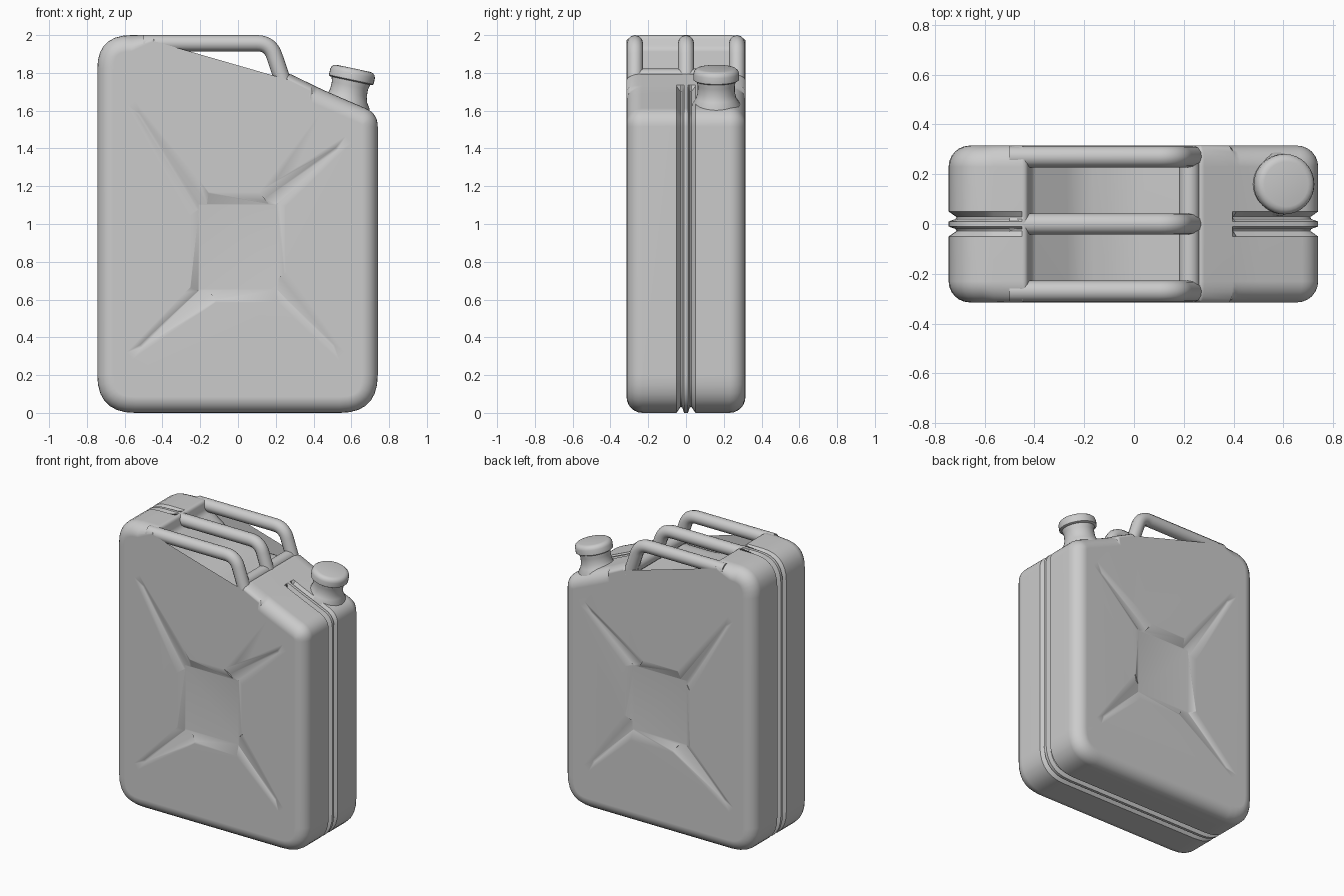
import bpy, bmesh, math
from mathutils import Vector

if "Cube" in bpy.data.objects:
    bpy.data.objects.remove(bpy.data.objects["Cube"])

H = 0.315   # half depth of the can


def finish(name, bm, angle=35):
    bmesh.ops.recalc_face_normals(bm, faces=bm.faces)
    me = bpy.data.meshes.new(name)
    bm.to_mesh(me)
    bm.free()
    ob = bpy.data.objects.new(name, me)
    bpy.context.collection.objects.link(ob)
    if angle:
        smooth(ob, angle)
    return ob


def smooth(ob, angle=35):
    bpy.ops.object.select_all(action='DESELECT')
    ob.select_set(True)
    bpy.context.view_layer.objects.active = ob
    bpy.ops.object.shade_smooth_by_angle(angle=math.radians(angle))


def rounded(corners, closed=True, steps=7):
    """Turn (x, z, cut) corners into a path with curved corners."""
    out, n = [], len(corners)
    for i, (x, z, r) in enumerate(corners):
        p = Vector((x, z))
        if r == 0 or (not closed and i in (0, n - 1)):
            out.append(p)
            continue
        a = Vector(corners[i - 1][:2]) - p
        b = Vector(corners[(i + 1) % n][:2]) - p
        a, b = p + a.normalized() * r, p + b.normalized() * r
        for k in range(steps + 1):
            t = k / steps
            out.append(a * (1 - t) ** 2 + p * 2 * t * (1 - t) + b * t * t)
    return out


def loft(bm, rings, cap=True):
    rows = [[bm.verts.new(p) for p in ring] for ring in rings]
    n = len(rows[0])
    for r0, r1 in zip(rows, rows[1:]):
        for i in range(n):
            j = (i + 1) % n
            bm.faces.new((r0[i], r0[j], r1[j], r1[i]))
    if cap:
        bm.faces.new(rows[0])
        bm.faces.new(rows[-1])


def hull(name, pts):
    bm = bmesh.new()
    for p in pts:
        bm.verts.new(p)
    bmesh.ops.convex_hull(bm, input=bm.verts)
    return finish(name, bm, 0)


# Body: side profile lofted through the depth, with rounded rims and a seam
profile = rounded([
    (-0.745, 0, .2), (0.74, 0, .2), (0.74, 1.585, .07), (0.45, 1.71, .06),
    (0.265, 1.80, .02), (0.2, 1.745, .02), (-0.04, 1.745, .08),
    (-0.22, 1.79, .06), (-0.41, 1.925, .02), (-0.43, 2.0, .02), (-0.745, 2.0, .18)])
n = len(profile)
inward = []
for i, p in enumerate(profile):
    d0 = (p - profile[i - 1]).normalized()
    d1 = (profile[(i + 1) % n] - p).normalized()
    d = (d0 + d1).normalized()
    inward.append(Vector((-d.y, d.x)) / max(0.6, d.dot(d1)))


def ring(y, inset, groove):
    pts = []
    for p, nv in zip(profile, inward):
        recess = p.y > 1.73 and -0.46 < p.x < 0.4
        q = p + nv * (inset * (0.4 if recess else 1) + (0 if recess else groove))
        pts.append((q.x, y, q.y))
    return pts


R = 0.085
half = [(0.010, 0, 0), (0.020, 0, .028), (0.028, 0, .032), (0.05, 0, 0)]
for k in range(7):
    a = k / 6 * math.pi / 2
    half.append((H - R + R * math.sin(a), R * (1 - math.cos(a)), 0))
section = [(-y, i, g) for y, i, g in reversed(half)] + half
bm = bmesh.new()
loft(bm, [ring(*s) for s in section])
body = finish("can_body", bm, 0)

# Pressed panel and diagonal grooves on both broad faces
ribs = [((-0.19, 1.09), (-0.58, 1.66)), ((0.16, 1.11), (0.60, 1.46)),
        ((-0.16, 0.65), (-0.59, 0.29)), ((0.20, 0.70), (0.57, 0.28))]
cutters = []
for s in (-1, 1):
    top, low = s * (H + 0.004), s * (H - 0.028)
    pts = [(x, top, z) for x in (-.26, .26) for z in (.575, 1.18)]
    pts += [(x, low, z) for x in (-.205, .205) for z in (.655, 1.10)]
    cutters.append(hull("panel_cutter", pts))
    for b, t in ribs:
        b, t = Vector(b), Vector(t)
        d = (t - b).normalized()
        side = Vector((-d.y, d.x))
        pts = []
        for p, w, y in ((b, .085, top), (t, .03, top), (b, .03, low + s * .002),
                        (t - d * .1, .008, s * (H - .014))):
            for k in (-1, 1):
                q = p + side * w * k
                pts.append((q.x, y, q.y))
        cutters.append(hull("groove_cutter", pts))
bpy.context.view_layer.objects.active = body
for c in cutters:
    m = body.modifiers.new("press", 'BOOLEAN')
    m.operation, m.solver, m.object = 'DIFFERENCE', 'EXACT', c
    bpy.ops.object.modifier_apply(modifier=m.name)
    bpy.data.objects.remove(c)
smooth(body, 32)
wn = body.modifiers.new("normals", 'WEIGHTED_NORMAL')
wn.keep_sharp = True


# Tubes: three carrying handles and the raised lip joining their feet
def tube(name, pts, radius):
    cu = bpy.data.curves.new(name, 'CURVE')
    cu.dimensions = '3D'
    cu.bevel_depth, cu.bevel_resolution, cu.use_fill_caps = radius, 4, True
    sp = cu.splines.new('POLY')
    sp.points.add(len(pts) - 1)
    for q, p in zip(sp.points, pts):
        q.co = (*p, 1)
    ob = bpy.data.objects.new(name, cu)
    bpy.context.collection.objects.link(ob)
    bpy.ops.object.select_all(action='DESELECT')
    ob.select_set(True)
    bpy.context.view_layer.objects.active = ob
    bpy.ops.object.convert(target='MESH')
    smooth(bpy.context.object, 40)


path = rounded([(-0.5, 1.957, 0), (0.17, 1.957, .07), (0.24, 1.75, 0)], closed=False)
for name, y in (("front_handle", -.27), ("middle_handle", 0), ("back_handle", .27)):
    tube(name, [(p.x, y, p.y) for p in path], 0.043)
tube("handle_foot_lip", [(0.223, -.27, 1.78), (0.223, .27, 1.78)], 0.042)


# Spout neck and cap, turned about a tilted axis
def lathe(name, prof, loc, tilt, seg=32):
    bm = bmesh.new()
    loft(bm, [[(r * math.cos(a), r * math.sin(a), z) for a in
               (2 * math.pi * k / seg for k in range(seg))] for r, z in prof])
    ob = finish(name, bm, 40)
    ob.location = loc
    ob.rotation_euler = (0, tilt, 0)


spot, tilt = (0.572, 0.16, 1.635), math.radians(12)
lathe("spout_neck", [(.13, -.06), (.128, 0), (.108, .03), (.099, .06), (.098, .1),
                     (.107, .135), (.107, .15)], spot, tilt)
lathe("spout_cap", [(.112, .126), (.121, .132), (.121, .165), (.116, .18),
                    (.104, .19), (.09, .193)], spot, tilt)
